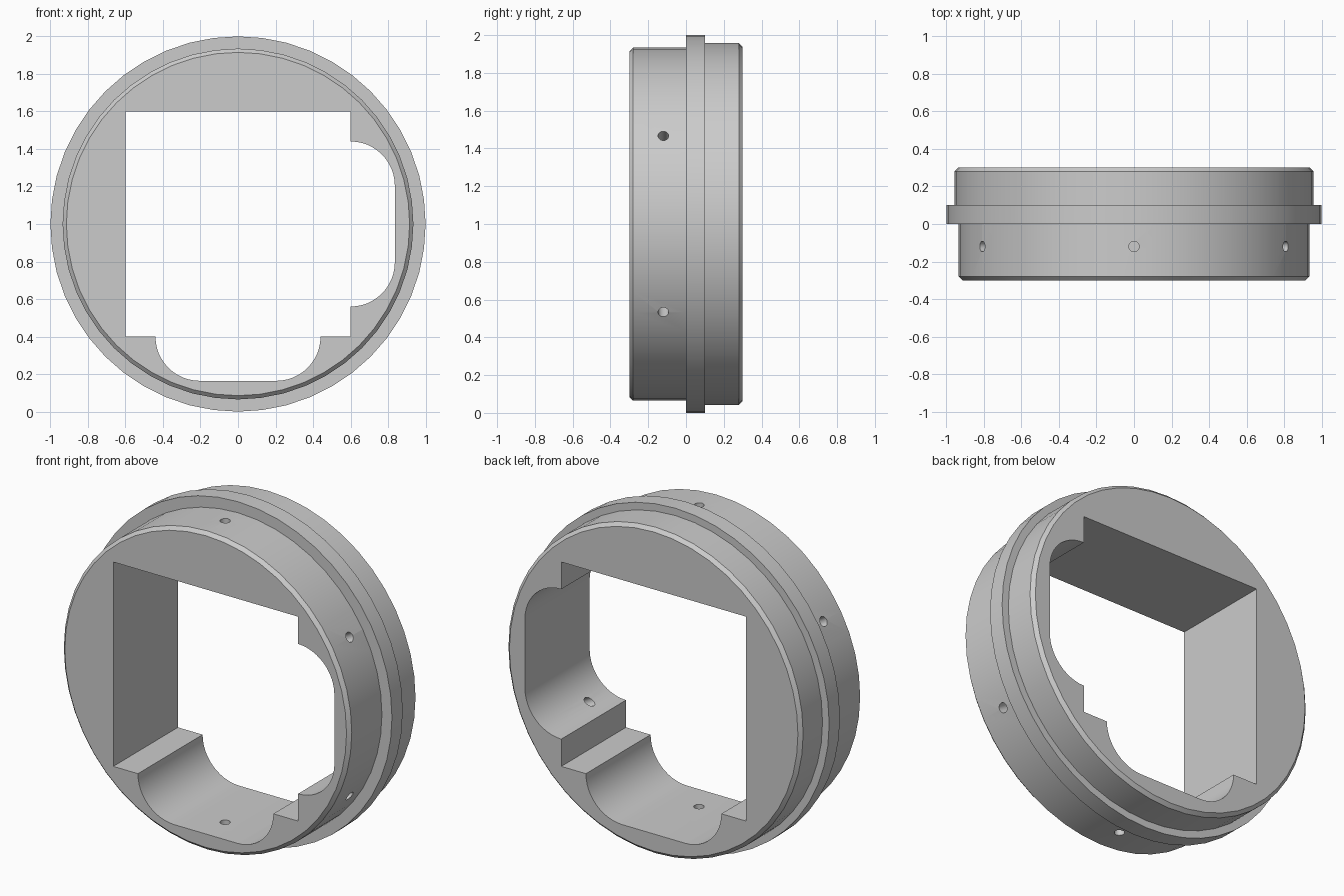
import bpy, bmesh
from math import sin, cos, pi, radians

if "Cube" in bpy.data.objects:
    bpy.data.objects.remove(bpy.data.objects["Cube"])

CZ = 1.0      # height of the ring axis
SEG = 48      # sides of the ring


def make_object(name, bm):
    bmesh.ops.recalc_face_normals(bm, faces=bm.faces)
    mesh = bpy.data.meshes.new(name)
    bm.to_mesh(mesh)
    bm.free()
    ob = bpy.data.objects.new(name, mesh)
    bpy.context.collection.objects.link(ob)
    return ob


def lathe(name, profile):
    """Solid turned around the y axis from (radius, y) points."""
    bm = bmesh.new()
    rings = [[bm.verts.new((r * cos(2 * pi * i / SEG), y, CZ + r * sin(2 * pi * i / SEG)))
              for i in range(SEG)] for r, y in profile]
    for a, b in zip(rings, rings[1:]):
        for i in range(SEG):
            j = (i + 1) % SEG
            bm.faces.new((a[i], a[j], b[j], b[i]))
    bm.faces.new(rings[0])
    bm.faces.new(rings[-1])
    return make_object(name, bm)


def prism(name, outline, y0, y1):
    """Extrude an (x, z) outline along y."""
    bm = bmesh.new()
    face = bm.faces.new([bm.verts.new((x, y0, CZ + z)) for x, z in outline])
    new = bmesh.ops.extrude_face_region(bm, geom=[face])["geom"]
    bmesh.ops.translate(bm, vec=(0, y1 - y0, 0),
                        verts=[v for v in new if isinstance(v, bmesh.types.BMVert)])
    return make_object(name, bm)


def arc(cx, cz, r, start, steps=12):
    return [(cx + r * cos(radians(start + 90 * i / steps)),
             cz + r * sin(radians(start + 90 * i / steps))) for i in range(steps + 1)]


def cut(target, cutter):
    cutter.hide_render = True
    mod = target.modifiers.new("cut", 'BOOLEAN')
    mod.operation = 'DIFFERENCE'
    mod.solver = 'EXACT'
    mod.object = cutter
    bpy.context.view_layer.objects.active = target
    bpy.ops.object.modifier_apply(modifier=mod.name)
    bpy.data.objects.remove(cutter)


# Stepped round body with chamfered rims and a flange
body = lathe("ring_adapter", [(0.915, -0.3), (0.935, -0.28), (0.935, 0), (1.0, 0),
                              (1.0, 0.1), (0.957, 0.1), (0.957, 0.28), (0.937, 0.3)])

# Square opening with a rounded pocket at the bottom and at the right
R, C = 0.236, 0.204
outline = ([(-0.6, 0.6), (-0.6, -0.6)]
           + arc(-C, -0.6, R, 180) + arc(C, -0.6, R, 270)
           + [(0.6, -0.6)]
           + arc(0.6, -C, R, 270) + arc(0.6, C, R, 0)
           + [(0.6, 0.6)])
cut(body, prism("opening_cutter", outline, -0.5, 0.5))

# Six radial screw holes around the front barrel
for k in range(6):
    a = radians(30 + 60 * k)
    bpy.ops.mesh.primitive_cylinder_add(
        vertices=24, radius=0.028, depth=0.24, rotation=(0, pi / 2 - a, 0),
        location=(0.9 * cos(a), -0.12, CZ + 0.9 * sin(a)))
    hole = bpy.context.object
    hole.name = "screw_hole_cutter"
    cut(body, hole)

# Smooth round surfaces, sharp edges
bpy.ops.object.select_all(action='DESELECT')
body.select_set(True)
bpy.context.view_layer.objects.active = body
bpy.ops.object.shade_smooth_by_angle(angle=radians(30))
